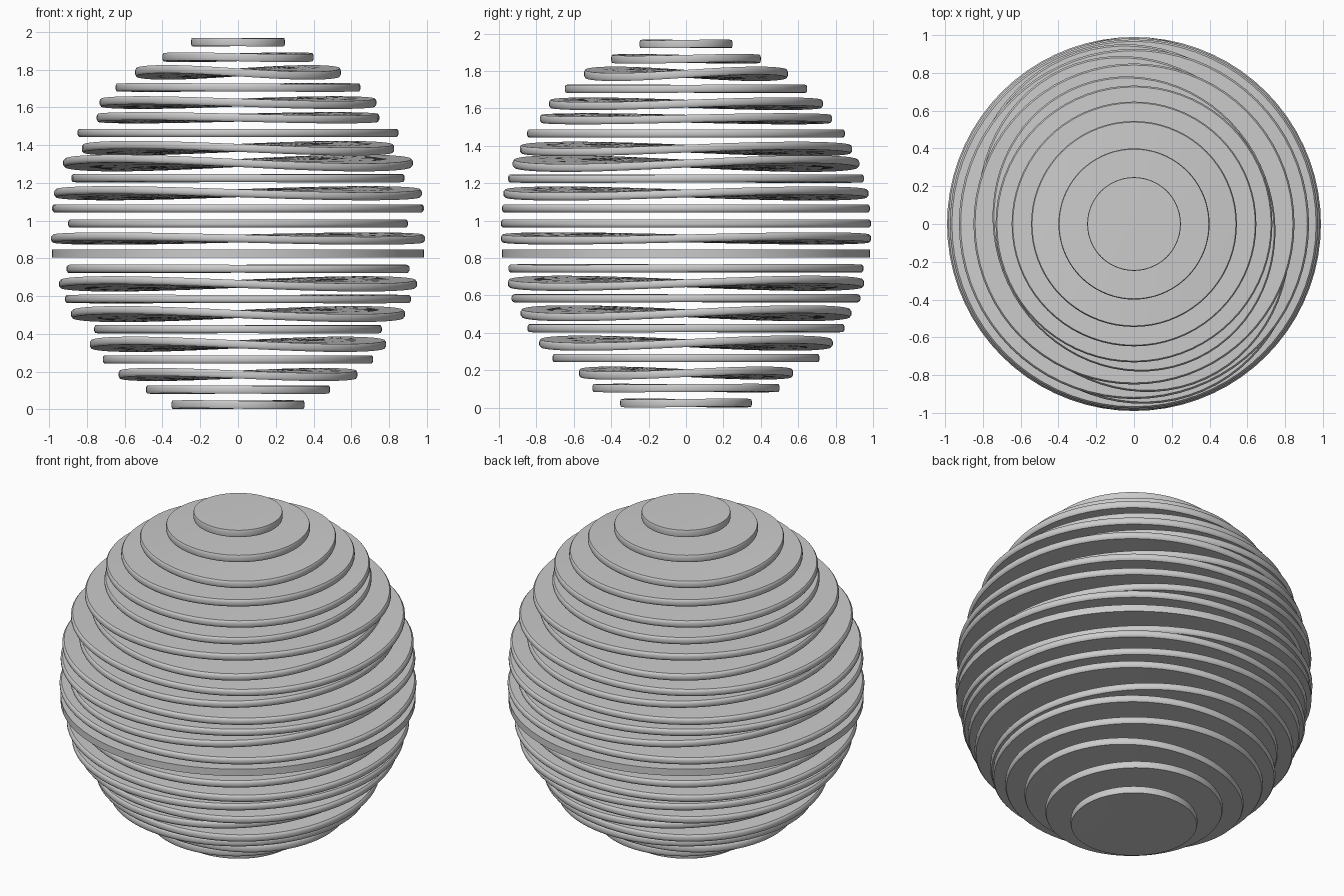
import bpy, bmesh, math

if "Cube" in bpy.data.objects:
    bpy.data.objects.remove(bpy.data.objects["Cube"])

SEG = 72
PITCH = 0.08
HALF = 0.021

# one row per disc, bottom to top: long radius, short radius, long-axis angle, twist height
DISCS = [
    (.352, .352, 0, .003), (.500, .487, 90, .002), (.632, .572, 0, .014),
    (.716, .714, 0, .000), (.785, .785, 0, .020), (.848, .762, 90, .002),
    (.885, .885, 0, .022), (.932, .916, 90, .002), (.953, .949, 90, .020),
    (.970, .888, 120, .002), (.985, .985, 0, .000), (.990, .990, 0, .012),
    (.990, .900, 90, .000), (.984, .984, 0, .000), (.977, .974, 90, .017),
    (.960, .874, 108, .002), (.927, .927, 0, .024), (.906, .810, 115, .018),
    (.850, .850, 0, .000), (.790, .740, 115, .009), (.733, .733, 0, .013),
    (.648, .648, 0, .002), (.545, .545, 0, .018), (.400, .400, 0, .005),
    (.248, .248, 0, .002),
]


def make_disc(name, a, b, angle, twist, z0, bevel):
    """Thin oval plate with softened rim, bent into a gentle saddle."""
    h, v = HALF, bevel
    profile = [(.35, -h), (.7, -h), (1 - v, -h), (1 - v * .3, -h + v * .7), (1, -h + v * 1.3),
               (1, h - v * 1.3), (1 - v * .3, h - v * .7), (1 - v, h), (.7, h), (.35, h)]
    if not v:
        profile = [(.35, -h), (.7, -h), (1, -h), (1, h), (.7, h), (.35, h)]
    ang = math.radians(angle)
    bm = bmesh.new()
    rings = []
    for f, z in profile:
        ring = []
        for i in range(SEG):
            t = 2 * math.pi * i / SEG
            u, w = a * f * math.cos(t), b * f * math.sin(t)
            x = u * math.cos(ang) - w * math.sin(ang)
            y = u * math.sin(ang) + w * math.cos(ang)
            ring.append(bm.verts.new((x, y, z + twist * 2 * x * y / (a * b))))
        rings.append(ring)
    for r0, r1 in zip(rings, rings[1:]):
        for i in range(SEG):
            j = (i + 1) % SEG
            bm.faces.new((r0[i], r0[j], r1[j], r1[i]))
    low = bm.verts.new((0, 0, -h))
    top = bm.verts.new((0, 0, h))
    for i in range(SEG):
        j = (i + 1) % SEG
        bm.faces.new((low, rings[0][j], rings[0][i]))
        bm.faces.new((top, rings[-1][i], rings[-1][j]))
    bmesh.ops.recalc_face_normals(bm, faces=bm.faces[:])
    me = bpy.data.meshes.new(name)
    bm.to_mesh(me)
    bm.free()
    ob = bpy.data.objects.new(name, me)
    ob.location.z = z0
    bpy.context.collection.objects.link(ob)
    bpy.ops.object.select_all(action='DESELECT')
    ob.select_set(True)
    bpy.context.view_layer.objects.active = ob
    bpy.ops.object.shade_smooth_by_angle(angle=math.radians(40))


# stack of separate plates forming the ball
for n, (a, b, angle, twist) in enumerate(DISCS):
    bevel = 0 if n == 10 else .010
    make_disc(f"plate_{n + 1:02d}", a, b, angle, twist, .025 + PITCH * n, bevel)
